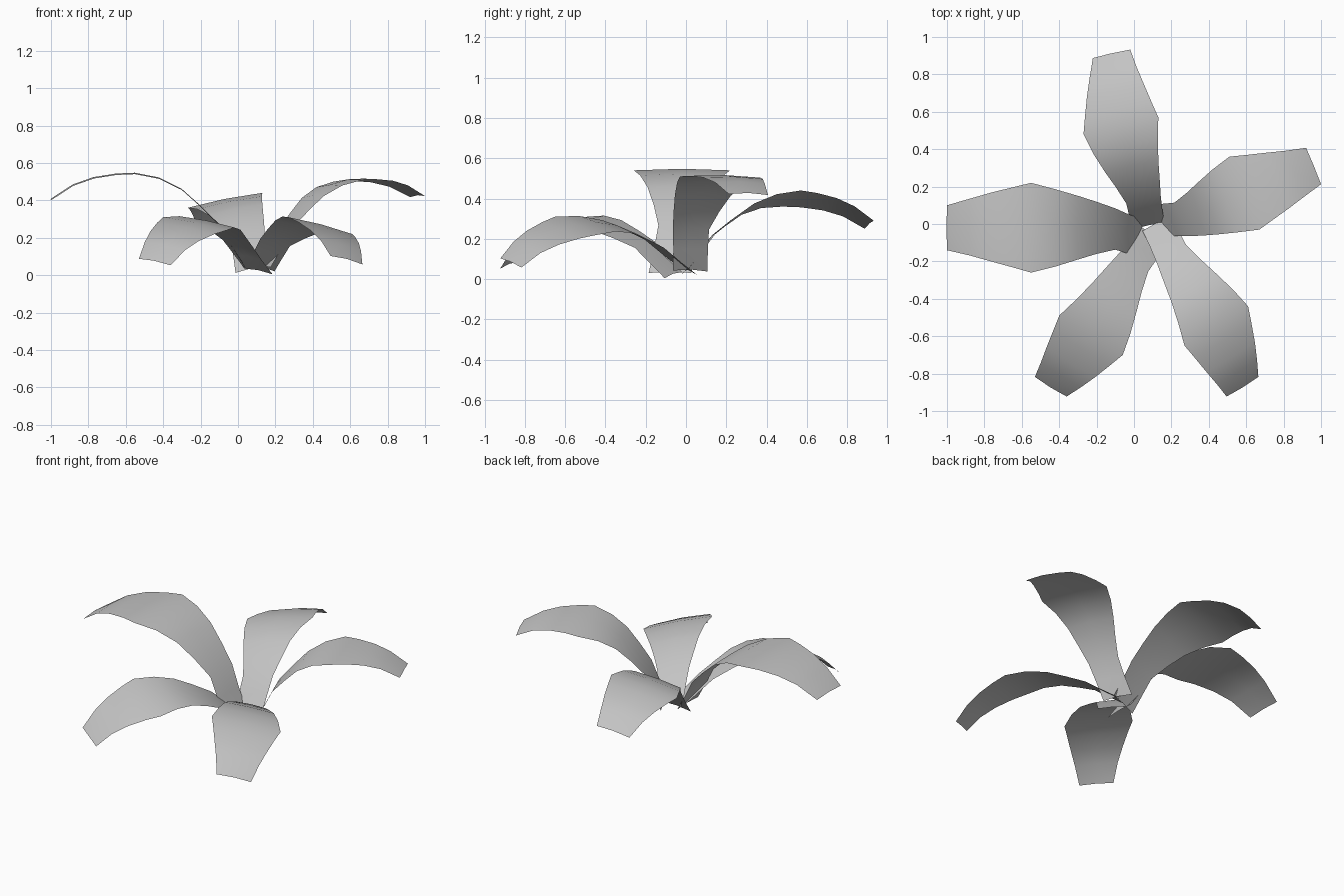
import bpy, bmesh
from mathutils import Vector

cube = bpy.data.objects.get("Cube")
if cube:
    bpy.data.objects.remove(cube)

grey = bpy.data.materials.new("leaf_grey")
grey.use_nodes = True
colour = (0.55, 0.55, 0.55, 1)
grey.diffuse_color = colour
grey.node_tree.nodes["Principled BSDF"].inputs["Base Color"].default_value = colour

# Shared leaf profile from base to tip:
# distance along, height (both from the widest point), half width, sideways shift
PROFILE = [
    (-.595, -.515, .22, 0), (-.52, -.395, .22, .03), (-.45, -.275, .23, .06),
    (-.35, -.175, .29, .05), (-.25, -.085, .355, .03), (-.13, -.025, .43, .01),
    (0, 0, .5, 0), (.10, -.005, .445, 0), (.22, -.025, .38, 0),
    (.33, -.065, .315, 0), (.45, -.145, .25, 0),
]
BASE, TIP = PROFILE[0], PROFILE[-1]
RIDGE = 0.008


def make_leaf(name, left, right, tip, base):
    """Stretch the shared profile over the widest edge, tip and base of one leaf."""
    left, right = Vector(left), Vector(right)
    middle, across = (left + right) / 2, right - left
    to_tip, to_base = Vector(tip) - middle, Vector(base) - middle
    normal = across.cross(to_tip).normalized()
    if normal.z < 0:
        normal.negate()
    det = TIP[0] * BASE[1] - TIP[1] * BASE[0]
    bm = bmesh.new()
    rows = []
    for along, height, half, shift in PROFILE:
        t = (along * BASE[1] - height * BASE[0]) / det
        b = (TIP[0] * height - TIP[1] * along) / det
        centre = middle + to_tip * t + to_base * b + across * shift
        rows.append([bm.verts.new(centre + across * half * side
                                  + normal * RIDGE * (1 - abs(side)))
                     for side in (-1, 0, 1)])
    for low, high in zip(rows, rows[1:]):
        for i in range(2):
            face = bm.faces.new((low[i], low[i + 1], high[i + 1], high[i]))
            face.smooth = True
    bm.normal_update()
    if sum(f.normal.dot(normal) for f in bm.faces) < 0:
        bmesh.ops.reverse_faces(bm, faces=bm.faces[:])
    mesh = bpy.data.meshes.new(name)
    bm.to_mesh(mesh)
    bm.free()
    mesh.materials.append(grey)
    bpy.context.collection.objects.link(bpy.data.objects.new(name, mesh))


# Five arching leaves fanned around the base
make_leaf("right_leaf", (-.55, -.26, .54), (-.55, .22, .54), (-1, -.02, .4), (.045, -.08, .03))
make_leaf("left_leaf", (.51, .36, .5), (.67, -.03, .51), (.96, .31, .42), (.14, .02, .04))
make_leaf("back_leaf", (-.27, .48, .36), (.13, .57, .44), (-.12, .91, .27), (.075, -.01, .03))
make_leaf("front_right_leaf", (-.06, -.7, .24), (-.4, -.49, .31), (-.445, -.87, .07), (.11, -.06, .02))
make_leaf("front_left_leaf", (.61, -.44, .22), (.27, -.65, .31), (.58, -.87, .08), (.12, .01, .04))
